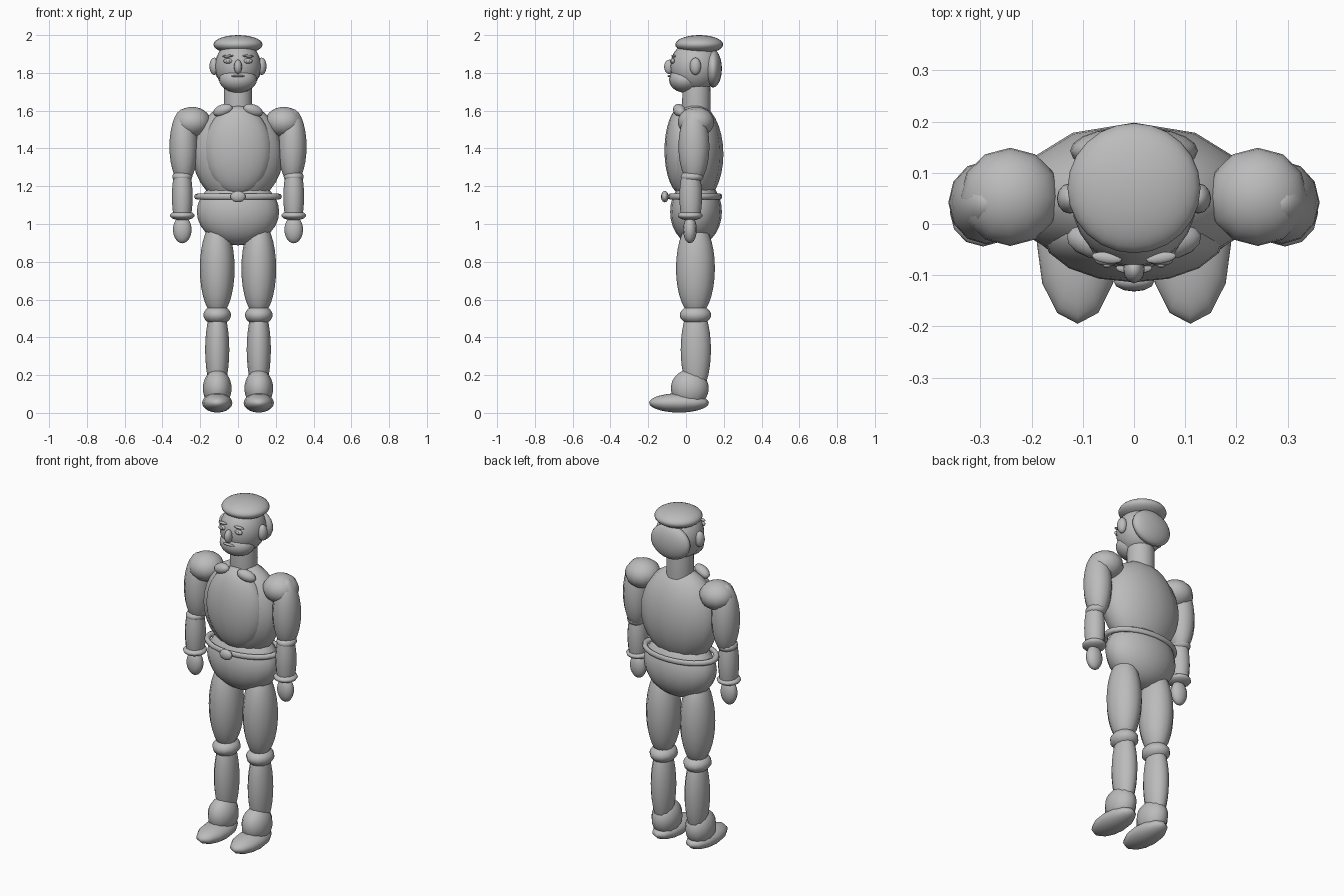
import bpy, math

if "Cube" in bpy.data.objects:
    bpy.data.objects.remove(bpy.data.objects["Cube"])

grey = bpy.data.materials.new("plain_grey")
grey.diffuse_color = (0.5, 0.5, 0.5, 1)
grey.use_nodes = True
grey.node_tree.nodes["Principled BSDF"].inputs["Base Color"].default_value = grey.diffuse_color


def finish(name, rot=(0, 0, 0)):
    ob = bpy.context.object
    ob.name = name
    ob.rotation_euler = [math.radians(a) for a in rot]
    ob.data.materials.append(grey)
    for p in ob.data.polygons:
        p.use_smooth = True
    return ob


def ball(name, loc, radii, segs=12, rings=14, rot=(0, 0, 0)):
    """Ellipsoid with its poles along z."""
    bpy.ops.mesh.primitive_uv_sphere_add(segments=segs, ring_count=rings, location=loc)
    bpy.context.object.scale = radii
    return finish(name, rot)


def ring(name, loc, scale, minor, segs=24):
    """Elliptical ring of round section lying flat."""
    bpy.ops.mesh.primitive_torus_add(location=loc, major_radius=1, minor_radius=0.08,
                                     major_segments=segs, minor_segments=8)
    bpy.context.object.scale = (scale[0], scale[1], minor / 0.08)
    return finish(name)


def barrel(name, loc, rx, ry, height, end, segs=12):
    """Lathed barrel: full radius in the middle, 'end' fraction at the ends."""
    n = 6
    verts, faces = [], []
    for i in range(n + 1):
        t = 2 * i / n - 1
        r = end + (1 - end) * (1 - t * t)
        for j in range(segs):
            a = 2 * math.pi * j / segs
            verts.append((rx * r * math.cos(a), ry * r * math.sin(a), t * height / 2))
    for i in range(n):
        for j in range(segs):
            k = (j + 1) % segs
            faces.append((i * segs + j, i * segs + k, (i + 1) * segs + k, (i + 1) * segs + j))
    faces.append(tuple(reversed(range(segs))))
    faces.append(tuple(range(n * segs, (n + 1) * segs)))
    me = bpy.data.meshes.new(name)
    me.from_pydata(verts, [], faces)
    ob = bpy.data.objects.new(name, me)
    bpy.context.collection.objects.link(ob)
    ob.location = loc
    bpy.context.view_layer.objects.active = ob
    finish(name)
    for p in me.polygons[-2:]:
        p.use_smooth = False


# Head
ball("head", (0, 0.048, 1.835), (0.122, 0.132, 0.135), 24, 16)
ball("jaw", (0, -0.005, 1.765), (0.1, 0.085, 0.07), 20, 12)
ball("cap_hair", (0, 0.07, 1.95), (0.13, 0.127, 0.05), 24, 14)
ball("back_hair", (0, 0.143, 1.823), (0.125, 0.047, 0.1), 20, 14)
ball("nose", (0, -0.088, 1.832), (0.021, 0.028, 0.038), 12, 10)
ball("mouth", (0, -0.086, 1.783), (0.036, 0.012, 0.006), 12, 8)

# Neck and trunk
barrel("neck", (0, 0.055, 1.65), 0.075, 0.075, 0.18, 0.97, 16)
ball("torso", (0, 0.05, 1.37), (0.24, 0.148, 0.27), 12, 16)
ball("chest_plate", (0, -0.02, 1.39), (0.18, 0.094, 0.235), 16, 16)
ball("pelvis", (0, 0.053, 1.065), (0.218, 0.137, 0.178), 16, 14)
ring("belt", (0, 0.048, 1.145), (0.215, 0.133), 0.016)
ball("buckle", (0, -0.112, 1.145), (0.04, 0.02, 0.03), 12, 10)

# Paired parts
for side, s in (("left", 1), ("right", -1)):
    # Face
    ball(side + "_ear", (s * 0.125, 0.05, 1.835), (0.026, 0.03, 0.046), 12, 10)
    ball(side + "_eye", (s * 0.053, -0.07, 1.863), (0.024, 0.012, 0.014), 12, 8)
    ball(side + "_pupil", (s * 0.053, -0.08, 1.863), (0.009, 0.006, 0.009), 8, 6)
    ball(side + "_eyebrow", (s * 0.053, -0.066, 1.889), (0.03, 0.011, 0.007), 12, 8,
         rot=(0, s * 4, s * 8))
    # Collar knob
    ball(side + "_collar", (s * 0.08, -0.035, 1.602), (0.055, 0.032, 0.031), 12, 10,
         rot=(0, s * 18, s * 15))
    # Arm
    ball(side + "_shoulder", (s * 0.242, 0.053, 1.54), (0.098, 0.096, 0.08))
    ball(side + "_upper_arm", (s * 0.288, 0.042, 1.41), (0.075, 0.082, 0.2))
    ball(side + "_elbow", (s * 0.295, 0.032, 1.25), (0.053, 0.06, 0.032))
    barrel(side + "_forearm", (s * 0.295, 0.025, 1.145), 0.055, 0.06, 0.22, 0.82)
    ball(side + "_cuff", (s * 0.295, 0.022, 1.045), (0.065, 0.066, 0.026))
    ball(side + "_hand", (s * 0.295, 0.021, 0.97), (0.049, 0.036, 0.072))
    # Leg
    ball(side + "_thigh", (s * 0.11, 0.05, 0.765), (0.092, 0.103, 0.255), 12, 16)
    ball(side + "_knee", (s * 0.11, 0.05, 0.518), (0.073, 0.083, 0.052))
    ball(side + "_calf", (s * 0.11, 0.052, 0.335), (0.064, 0.08, 0.24), 12, 16)
    ball(side + "_ankle", (s * 0.11, 0.02, 0.13), (0.076, 0.1, 0.1))
    ball(side + "_foot", (s * 0.11, -0.037, 0.053), (0.08, 0.158, 0.051))
